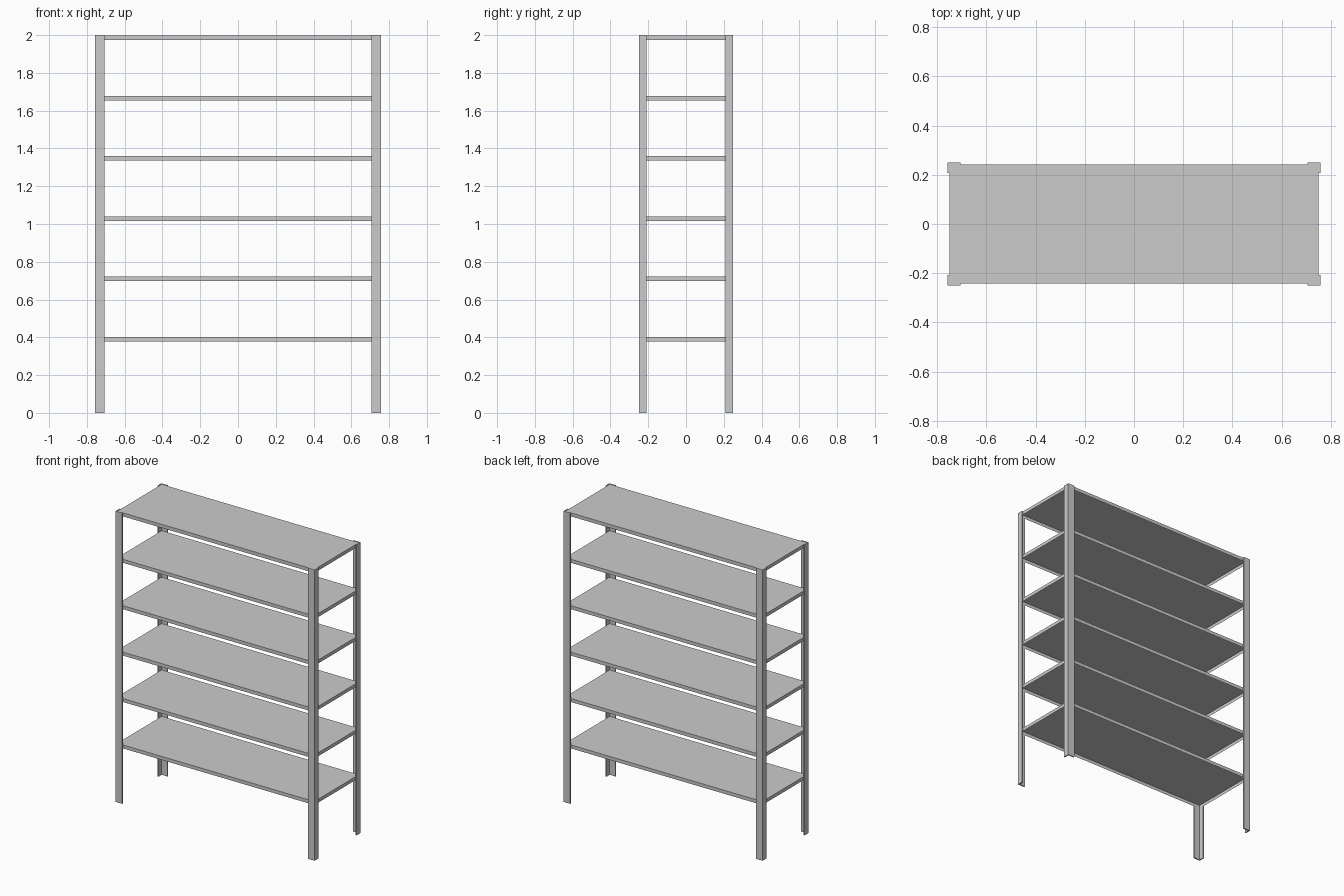
import bpy, bmesh

if "Cube" in bpy.data.objects:
    bpy.data.objects.remove(bpy.data.objects["Cube"])

HX, HY = 0.758, 0.25      # outer half size of the rack
T = 0.008                 # angle-iron thickness
LX, LY = 0.052, 0.042     # angle-iron flange widths
SHEET, LIP = 0.003, 0.024 # shelf sheet thickness and lip height


def finish(bm, name):
    bmesh.ops.recalc_face_normals(bm, faces=bm.faces)
    mesh = bpy.data.meshes.new(name)
    bm.to_mesh(mesh)
    bm.free()
    obj = bpy.data.objects.new(name, mesh)
    bpy.context.collection.objects.link(obj)
    return obj


def post(name, sx, sy):
    # L-shaped profile extruded to full height
    profile = [(0, 0), (LX, 0), (LX, T), (T, T), (T, LY), (0, LY)]
    bm = bmesh.new()
    face = bm.faces.new([bm.verts.new((sx * (HX - x), sy * (HY - y), 0)) for x, y in profile])
    new = bmesh.ops.extrude_face_region(bm, geom=[face])["geom"]
    bmesh.ops.translate(bm, vec=(0, 0, 2), verts=[v for v in new if isinstance(v, bmesh.types.BMVert)])
    return finish(bm, name)


def shelf(name, top):
    # folded sheet tray, open underneath
    bm = bmesh.new()
    bmesh.ops.create_cube(bm, size=1)
    for v in bm.verts:
        v.co.x *= 2 * (HX - T)
        v.co.y *= 2 * (HY - T)
        v.co.z = top - (LIP if v.co.z < 0 else 0)
    bm.normal_update()
    under = [f for f in bm.faces if f.normal.z < -0.5]
    bmesh.ops.inset_region(bm, faces=under, thickness=SHEET)
    bmesh.ops.translate(bm, vec=(0, 0, LIP - SHEET), verts=under[0].verts)
    return finish(bm, name)


# four corner posts
for sy, depth in ((-1, "front"), (1, "back")):
    for sx, side in ((-1, "left"), (1, "right")):
        post(f"{depth}_{side}_post", sx, sy)

# six evenly spaced shelves
for i in range(6):
    shelf(f"shelf_{i + 1}", 0.402 + i * 0.3192)
